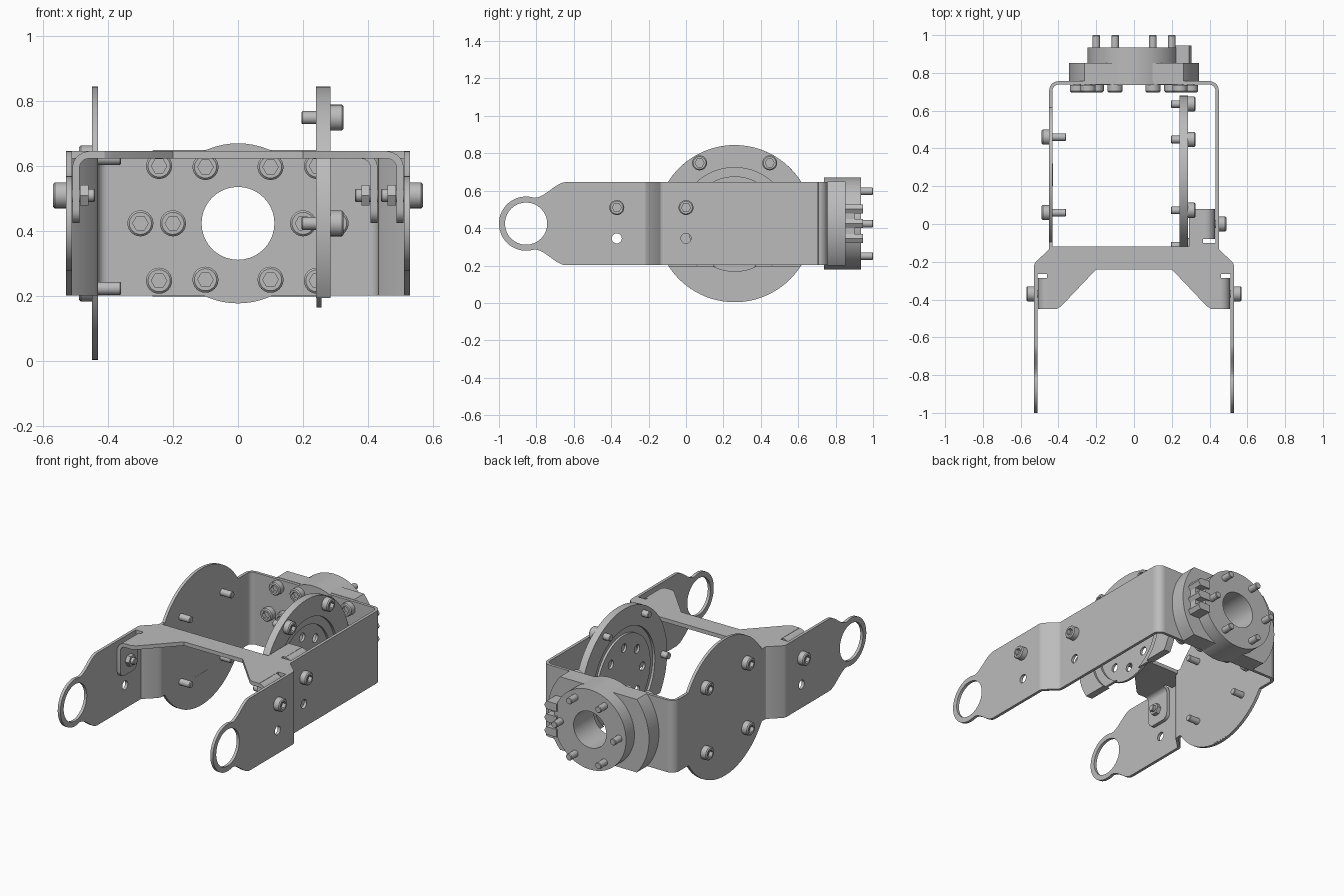
import bpy, bmesh
from math import pi, sin, cos, radians, asin, degrees
from mathutils import Matrix, Vector

cube = bpy.data.objects.get("Cube")
if cube:
    bpy.data.objects.remove(cube)

grey = bpy.data.materials.new("machined_grey")
grey.use_nodes = True
COLOUR = (0.5, 0.5, 0.5, 1)
grey.diffuse_color = COLOUR
grey.node_tree.nodes["Principled BSDF"].inputs["Base Color"].default_value = COLOUR

# Frames that stand a flat drawing up: X draws in (y, z), Y draws in (x, z), Z in (x, y)
FRAMES = {
    "X": Matrix(((0, 0, 1), (1, 0, 0), (0, 1, 0))),
    "Y": Matrix(((1, 0, 0), (0, 0, -1), (0, 1, 0))),
    "Z": Matrix.Identity(3),
}
MID = 0.424            # height of the main axis
HALF = 0.2225          # half the height of the sheet metal
LOW, TOP = MID - HALF, MID + HALF
SHEET = 0.018
HUB_Y = 0.26           # centre of the big side disc


def add(name, me):
    if not me.materials:
        me.materials.append(grey)
    ob = bpy.data.objects.new(name, me)
    bpy.context.collection.objects.link(ob)
    return ob


def finish(bm, me):
    bmesh.ops.recalc_face_normals(bm, faces=bm.faces)
    bm.to_mesh(me)
    bm.free()
    me.shade_smooth()
    me.set_sharp_from_angle(angle=radians(30))


def arc(cx, cy, r, a0, a1, n=24):
    return [(cx + r * cos(radians(a0 + (a1 - a0) * i / n)),
             cy + r * sin(radians(a0 + (a1 - a0) * i / n))) for i in range(n + 1)]


def circle(cx, cy, r, n=32):
    return arc(cx, cy, r, 0, 360, n)[:-1]


def plate(name, axis, start, end, *loops):
    """Flat outline with holes, given thickness from start to end along an axis."""
    cu = bpy.data.curves.new(name, "CURVE")
    cu.dimensions, cu.fill_mode = "2D", "BOTH"
    cu.extrude = abs(end - start) / 2
    for loop in loops:
        sp = cu.splines.new("POLY")
        sp.points.add(len(loop) - 1)
        for p, (u, v) in zip(sp.points, loop):
            p.co = (u, v, 0, 1)
        sp.use_cyclic_u = True
    tmp = bpy.data.objects.new(name, cu)
    bpy.context.collection.objects.link(tmp)
    dg = bpy.context.evaluated_depsgraph_get()
    me = bpy.data.meshes.new_from_object(tmp.evaluated_get(dg))
    bpy.data.objects.remove(tmp)
    bpy.data.curves.remove(cu)
    bm = bmesh.new()
    bm.from_mesh(me)
    bmesh.ops.remove_doubles(bm, verts=bm.verts, dist=1e-5)
    shift = Vector(((start + end) / 2 if axis == a else 0) for a in "XYZ")
    bm.transform(Matrix.Translation(shift) @ FRAMES[axis].to_4x4())
    finish(bm, me)
    me.name = name
    return add(name, me)


def band(path, t=SHEET):
    """Outline of a bent sheet following a path."""
    pts = [Vector(p) for p in path]
    left, right = [], []
    for i, p in enumerate(pts):
        d = (pts[min(i + 1, len(pts) - 1)] - pts[max(i - 1, 0)]).normalized()
        side = Vector((-d.y, d.x)) * t / 2
        left.append(tuple(p + side))
        right.append(tuple(p - side))
    return left + right[::-1]


def loft(name, rings, n=24):
    """Turned part from (radius, height, is_hex) rings, capped at both ends."""
    bm, rows = bmesh.new(), []
    for r, z, hexed in rings:
        row = []
        for i in range(n):
            a = 2 * pi * i / n
            k = cos(pi / 6) / cos(a % (pi / 3) - pi / 6) if hexed else 1
            row.append(bm.verts.new((r * k * cos(a), r * k * sin(a), z)))
        rows.append(row)
    for a, b in zip(rows, rows[1:]):
        for i in range(n):
            bm.faces.new((a[i], a[(i + 1) % n], b[(i + 1) % n], b[i]))
    bm.faces.new(rows[0][::-1])
    bm.faces.new(rows[-1])
    me = bpy.data.meshes.new(name)
    finish(bm, me)
    return me


def bolt_mesh(length):
    return loft("bolt", [(0.017, -length, 0), (0.02, 0.004 - length, 0), (0.02, 0, 0),
                         (0.04, 0, 0), (0.04, 0.034, 0), (0.034, 0.04, 0),
                         (0.024, 0.04, 1), (0.024, 0.018, 1)])


SHORT, LONG = bolt_mesh(0.09), bolt_mesh(0.263)
NUT = loft("nut", [(0.036, 0, 1), (0.036, 0.025, 1)])


def place(name, me, pos, facing):
    ob = add(name, me)
    ob.location = pos
    ob.rotation_euler = Vector(facing).to_track_quat("Z", "Y").to_euler()


# Arms, bends and rounded corners on both sides
for s, side in ((1, "left"), (-1, "right")):
    n = 10
    neck = [(-0.64 - 0.17 * i / n, 0.2225 - 0.0845 * (3 - 2 * i / n) * (i / n) ** 2)
            for i in range(n + 1)]
    outline = [(-0.22, TOP)] + [(y, MID + h) for y, h in neck]
    outline += arc(-0.855, MID, 0.145, 74, 286, 32)
    outline += [(y, MID - h) for y, h in reversed(neck)] + [(-0.22, LOW)]
    plate(side + "_arm", "X", s * 0.511, s * 0.529, outline,
          circle(-0.855, MID, 0.113), circle(-0.37, 0.345, 0.027, 20))
    bend = [(s * 0.52, -0.222), (s * 0.517, -0.21), (s * 0.445, -0.142), (s * 0.44, -0.128)]
    plate(side + "_bend", "Z", LOW, TOP, band(bend))
    corner = [(s * x, y) for x, y in arc(0.4, 0.707, 0.04, 0, 90, 8)]
    plate(side + "_corner", "Z", LOW, TOP, band(corner))
    place(side + "_arm_bolt", SHORT, (s * 0.529, -0.37, 0.51), (s, 0, 0))
    place(side + "_arm_nut", NUT, (s * 0.485, -0.37, 0.51), (-s, 0, 0))

# Plain side wall, and the wall that swells into a disc
plate("left_wall", "X", 0.431, 0.449,
      [(-0.13, LOW), (0.707, LOW), (0.707, TOP), (-0.13, TOP)], circle(0, 0.345, 0.027, 20))
cut = degrees(asin(HALF / 0.42))
plate("right_disc_wall", "X", -0.449, -0.431,
      [(-0.13, LOW)] + arc(HUB_Y, MID, 0.42, cut - 180, -cut, 40) + [(0.707, LOW), (0.707, TOP)]
      + arc(HUB_Y, MID, 0.42, cut, 180 - cut, 40) + [(-0.13, TOP)])
plate("disc_label_panel", "X", -0.431, -0.43,
      [(0.2, 0.012), (0.32, 0.012), (0.32, 0.2), (0.2, 0.2)])
place("left_wall_bolt", SHORT, (0.449, 0, 0.51), (1, 0, 0))
place("left_wall_nut", NUT, (0.405, 0, 0.51), (-1, 0, 0))
for dy in (-0.2, 0.2):
    for dz in (-0.2, 0.2):
        place("disc_wall_bolt", SHORT, (-0.449, HUB_Y + dy, MID + dz), (-1, 0, 0))

# Back plate and the turned housing bolted to it
bore = circle(0, MID, 0.112, 40)
plate("back_plate", "Y", 0.738, 0.756,
      [(-0.4, LOW), (0.4, LOW), (0.4, TOP), (-0.4, TOP)], bore)
wing = degrees(asin(0.225 / 0.345))
plate("housing_flange", "Y", 0.756, 0.853,
      arc(0, MID, 0.345, -wing, wing, 20) + arc(0, MID, 0.345, 180 - wing, 180 + wing, 20), bore)
plate("housing", "Y", 0.737, 0.935, circle(0, MID, 0.246, 64), bore)
plate("connector_base", "Y", 0.853, 0.9,
      [(0.2, 0.33), (0.29, 0.33), (0.29, 0.52), (0.2, 0.52)])
for z in (0.345, MID, 0.503):
    plate("connector_tooth", "Y", 0.853, 0.945,
          [(0.22, z - 0.024), (0.29, z - 0.024), (0.305, z), (0.29, z + 0.024), (0.22, z + 0.024)])
for a in range(0, 360, 60):
    c, s = cos(radians(a)), sin(radians(a))
    place("housing_bolt", LONG, (0.2 * c, 0.737, MID + 0.2 * s), (0, -1, 0))
for a in (0, 36, 144, 180, 216, 324):
    c, s = cos(radians(a)), sin(radians(a))
    place("flange_bolt", SHORT, (0.3 * c, 0.737, MID + 0.3 * s), (0, -1, 0))


# Open ring with a stepped seat, carrying a perforated disc
def open_ring(outer, inner, floor):
    a, b = (degrees(asin((MID - floor) / r)) for r in (outer, inner))
    return arc(HUB_Y, MID, outer, -a, 180 + a, 56) + arc(HUB_Y, MID, inner, 180 + b, -b, 48)


plate("ring", "X", 0.24, 0.285, open_ring(0.42, 0.3, 0.195))
plate("ring_seat", "X", 0.255, 0.27, open_ring(0.302, 0.25, 0.195))
plate("ring_disc", "X", 0.241, 0.256, circle(HUB_Y, MID, 0.258, 56),
      *[circle(*p, 0.026, 16) for p in circle(HUB_Y, MID, 0.18, 8)])
for a in (0, 60, 120, 180):
    place("ring_bolt", SHORT, (0.285, HUB_Y + 0.375 * cos(radians(a)),
                               MID + 0.375 * sin(radians(a))), (1, 0, 0))

# Top bridge with bent-down tabs
half = [(0.2, -0.24), (0.385, -0.435), (0.41, -0.45), (0.46, -0.45), (0.46, -0.285),
        (0.46, -0.265), (0.52, -0.265), (0.52, -0.215), (0.435, -0.12)]
extra = [(0.43, -0.1), (0.365, -0.1), (0.365, -0.08), (0.38, -0.08), (0.38, 0.08),
         (0.29, 0.08), (0.29, -0.12)]
plate("top_bridge", "Z", 0.623, TOP, half + extra + [(-x, y) for x, y in reversed(half)])


def tab(name, s, x, y0, y1):
    """Rounded bend and hanging tab, with its outer face at x."""
    path = [(s * u, v) for u, v in arc(x - 0.052, 0.594, 0.04, 90, 0, 8)]
    plate(name + "_bend", "Y", y0, y1, band(path, 0.022))
    shape = [(y1, 0.595), (y0, 0.595)]
    shape += arc(y0 + 0.04, 0.465, 0.04, 180, 270, 6) + arc(y1 - 0.04, 0.465, 0.04, 270, 360, 6)
    plate(name, "X", s * (x - 0.023), s * (x - 0.001), shape)


tab("left_front_tab", 1, 0.51, -0.45, -0.285)
tab("right_front_tab", -1, 0.51, -0.45, -0.285)
tab("left_rear_tab", 1, 0.43, -0.08, 0.08)
